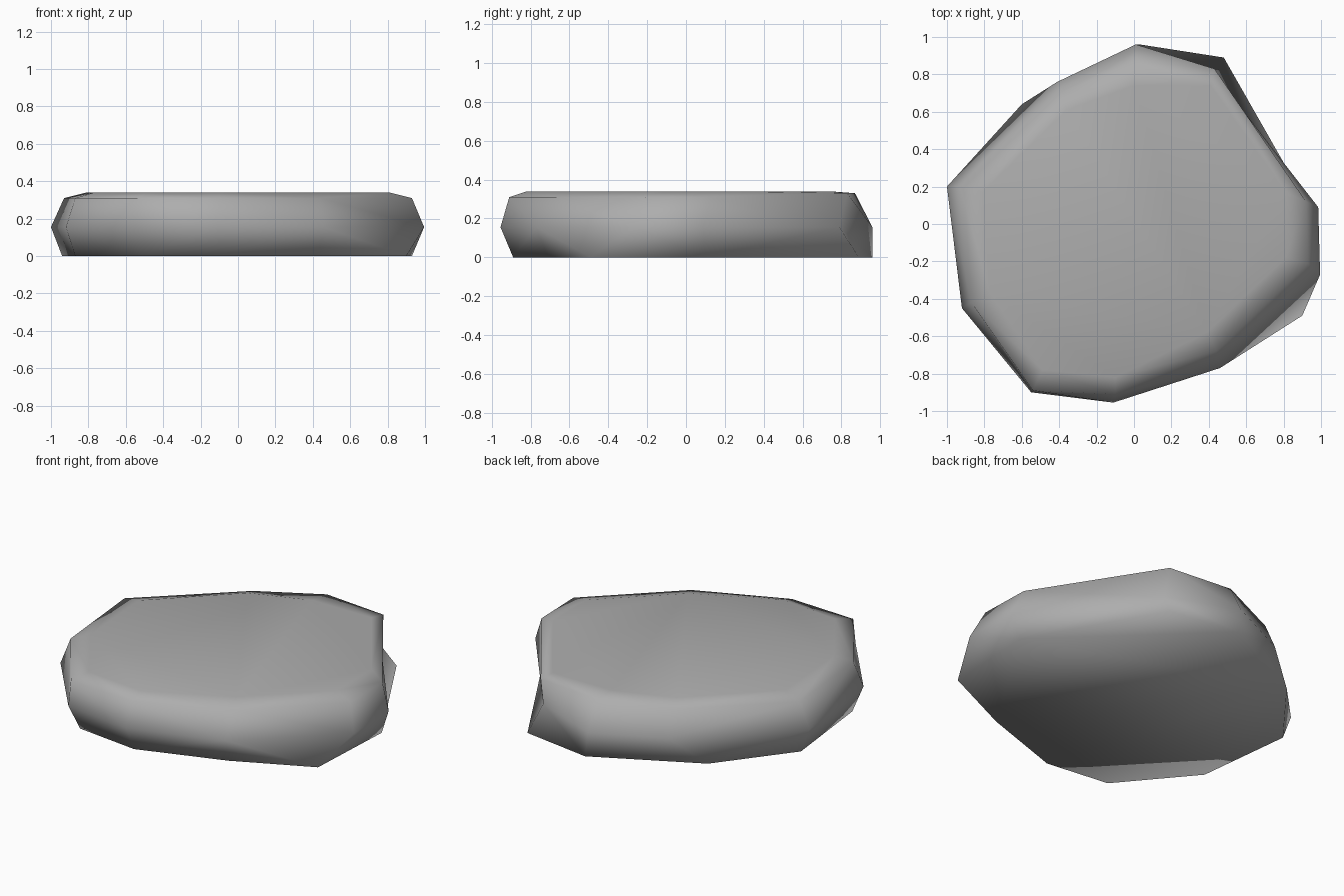
import bpy, bmesh

if "Cube" in bpy.data.objects:
    bpy.data.objects.remove(bpy.data.objects["Cube"])

# Cross-section rings of the flat stone, counter-clockwise from +x
bottom = [(.93, .10), (.48, .89), (.03, .96), (-.60, .64), (-.94, .20),
          (-.87, -.41), (-.51, -.84), (-.10, -.89), (.43, -.71), (.90, -.49)]
middle = [(.985, .09), (.44, .79), (.01, .96), (-.41, .76), (-1.0, .20),
          (-.92, -.45), (-.55, -.90), (-.11, -.955), (.46, -.77), (.995, -.27)]
shoulder = [(.92, .12), (.43, .83), (.01, .87), (-.39, .70), (-.93, .20),
            (-.87, -.42), (-.54, -.89), (-.10, -.91), (.44, -.68), (.93, -.21)]
cap = [(.81, .17), (.41, .74), (0, .74), (-.36, .61), (-.81, .17),
       (-.77, -.37), (-.49, -.78), (-.10, -.82), (.39, -.58), (.81, -.18)]
levels = [(bottom, 0), (middle, .155), (shoulder, .31), (cap, .34)]

bm = bmesh.new()
rings = [[bm.verts.new((x, y, .33 if (z == .31 and y > .8) else z)) for x, y in pts]
         for pts, z in levels]

# Side walls
for lo, hi in zip(rings, rings[1:]):
    for i in range(len(lo)):
        j = (i + 1) % len(lo)
        bm.faces.new((lo[i], lo[j], hi[j], hi[i]))

# Flat base and top
bm.faces.new(rings[0][::-1])
bm.faces.new(rings[-1])
bmesh.ops.triangulate(bm, faces=bm.faces[:])
for f in bm.faces:
    f.smooth = True

mesh = bpy.data.meshes.new("flat_stone")
bm.to_mesh(mesh)
bm.free()
stone = bpy.data.objects.new("flat_stone", mesh)
bpy.context.collection.objects.link(stone)

mat = bpy.data.materials.new("stone grey")
mat.diffuse_color = (.42, .42, .42, 1)
mat.use_nodes = True
mat.node_tree.nodes["Principled BSDF"].inputs["Base Color"].default_value = mat.diffuse_color
mesh.materials.append(mat)
